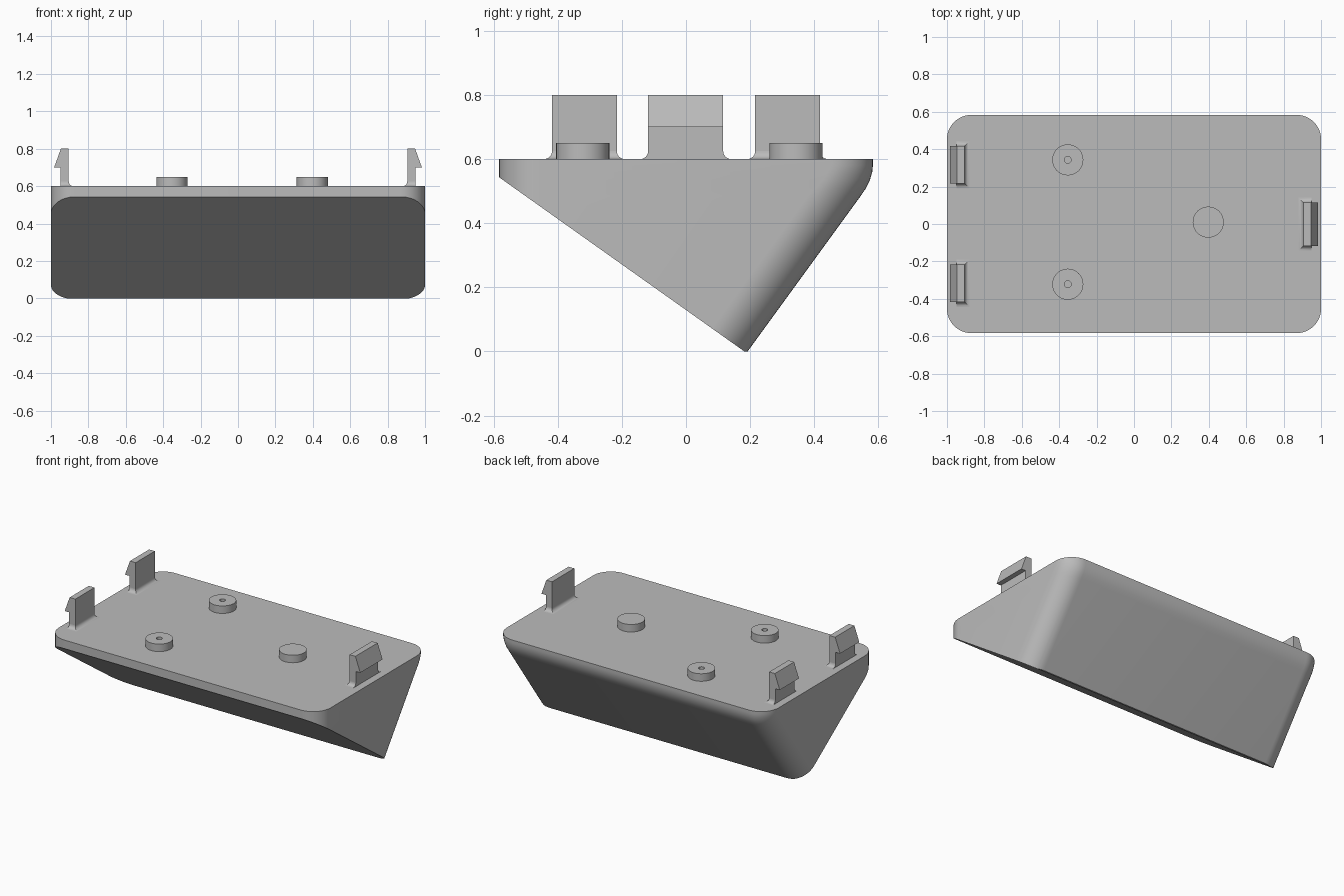
import bpy, bmesh, math
from mathutils import Vector

cube = bpy.data.objects.get("Cube")
if cube:
    bpy.data.objects.remove(cube, do_unlink=True)

grey = bpy.data.materials.new("plain grey")
grey.use_nodes = True
GREY = (0.5, 0.5, 0.5, 1)
grey.diffuse_color = GREY
grey.node_tree.nodes["Principled BSDF"].inputs["Base Color"].default_value = GREY


def finish(name, bm, angle=30):
    bmesh.ops.recalc_face_normals(bm, faces=bm.faces)
    mesh = bpy.data.meshes.new(name)
    bm.to_mesh(mesh)
    bm.free()
    mesh.materials.append(grey)
    obj = bpy.data.objects.new(name, mesh)
    bpy.context.collection.objects.link(obj)
    bpy.ops.object.select_all(action='DESELECT')
    obj.select_set(True)
    bpy.context.view_layer.objects.active = obj
    bpy.ops.object.shade_smooth_by_angle(angle=math.radians(angle))
    return obj


def skin(bm, rings, caps=True):
    """Bridge a stack of equal-length point rings into a solid."""
    rows = [[bm.verts.new(p) for p in ring] for ring in rings]
    for a, b in zip(rows, rows[1:]):
        for i in range(len(a)):
            j = (i + 1) % len(a)
            bm.faces.new((a[i], a[j], b[j], b[i]))
    if caps:
        bm.faces.new(rows[0])
        bm.faces.new(rows[-1])


# Wedge body: rounded outline with a leaning back, then a sloped front cut
HALF_Y, R = 0.583, 0.13


def outline(z, back, back_r, steps=12):
    corners = ((1, back, back_r, 0), (-1, back, back_r, 1),
               (-1, -HALF_Y, R, 2), (1, -HALF_Y, R, 3))
    points = []
    for side, y, ry, quarter in corners:
        cy = y - ry if quarter < 2 else y + ry
        for s in range(steps + 1):
            a = (quarter + s / steps) * math.pi / 2
            points.append((side * (1 - R) + R * math.cos(a), cy + ry * math.sin(a), z))
    return points


levels = [(-0.05, 0.156, 0.163), (0.485, 0.545, 0.163), (0.51, 0.562, 0.158),
          (0.535, 0.574, 0.148), (0.56, 0.581, 0.138), (0.58, HALF_Y, R), (0.6, HALF_Y, R)]
bm = bmesh.new()
skin(bm, [outline(*level) for level in levels])
for point, normal in (((0, 0.175, 0.005), (0, -0.71, -1)), ((0, 0, 0), (0, 0, -1))):
    cut = bmesh.ops.bisect_plane(bm, geom=bm.verts[:] + bm.edges[:] + bm.faces[:], dist=1e-5,
                                 plane_co=point, plane_no=Vector(normal).normalized(),
                                 clear_outer=True)
    rim = [e for e in cut["geom_cut"] if isinstance(e, bmesh.types.BMEdge)]
    bmesh.ops.edgenet_fill(bm, edges=rim)
finish("wedge_body", bm)


# Round bosses, two of them with a pilot hole
def boss(name, x, y, hole):
    def ring(r, z):
        return [(x + r * math.cos(i * math.tau / 40), y + r * math.sin(i * math.tau / 40), z)
                for i in range(40)]
    rings = [ring(0.083, 0.595), ring(0.083, 0.65)]
    if hole:
        rings += [ring(0.018, 0.65), ring(0.018, 0.602)]
    bm = bmesh.new()
    skin(bm, rings)
    finish(name, bm)


boss("back_boss", -0.354, 0.343, True)
boss("front_boss", -0.354, -0.322, True)
boss("plain_boss", 0.397, 0.01, False)


# Snap clips: hooked profile plus a flared foot
def clip(name, side, y0, y1):
    bm = bmesh.new()
    profile = [(0.905, 0.595), (0.905, 0.8), (0.947, 0.8), (0.983, 0.7), (0.95, 0.7), (0.95, 0.595)]
    skin(bm, [[(side * x, y, z) for x, z in profile] for y in (y0, y1)])
    finish(name, bm)
    bm = bmesh.new()
    f, rings = 0.025, []
    for s in range(7):
        a = s / 6 * math.pi / 2
        o, z = f * (1 - math.sin(a)), 0.6 + f * (1 - math.cos(a))
        rings.append([(side * x, y, z) for x, y in
                      ((0.905 - o, y0 - o), (0.95, y0 - o), (0.95, y1 + o), (0.905 - o, y1 + o))])
    skin(bm, rings)
    finish(name + "_foot", bm)


clip("left_clip", 1, -0.118, 0.116)
clip("right_back_clip", -1, 0.216, 0.418)
clip("right_front_clip", -1, -0.418, -0.216)
